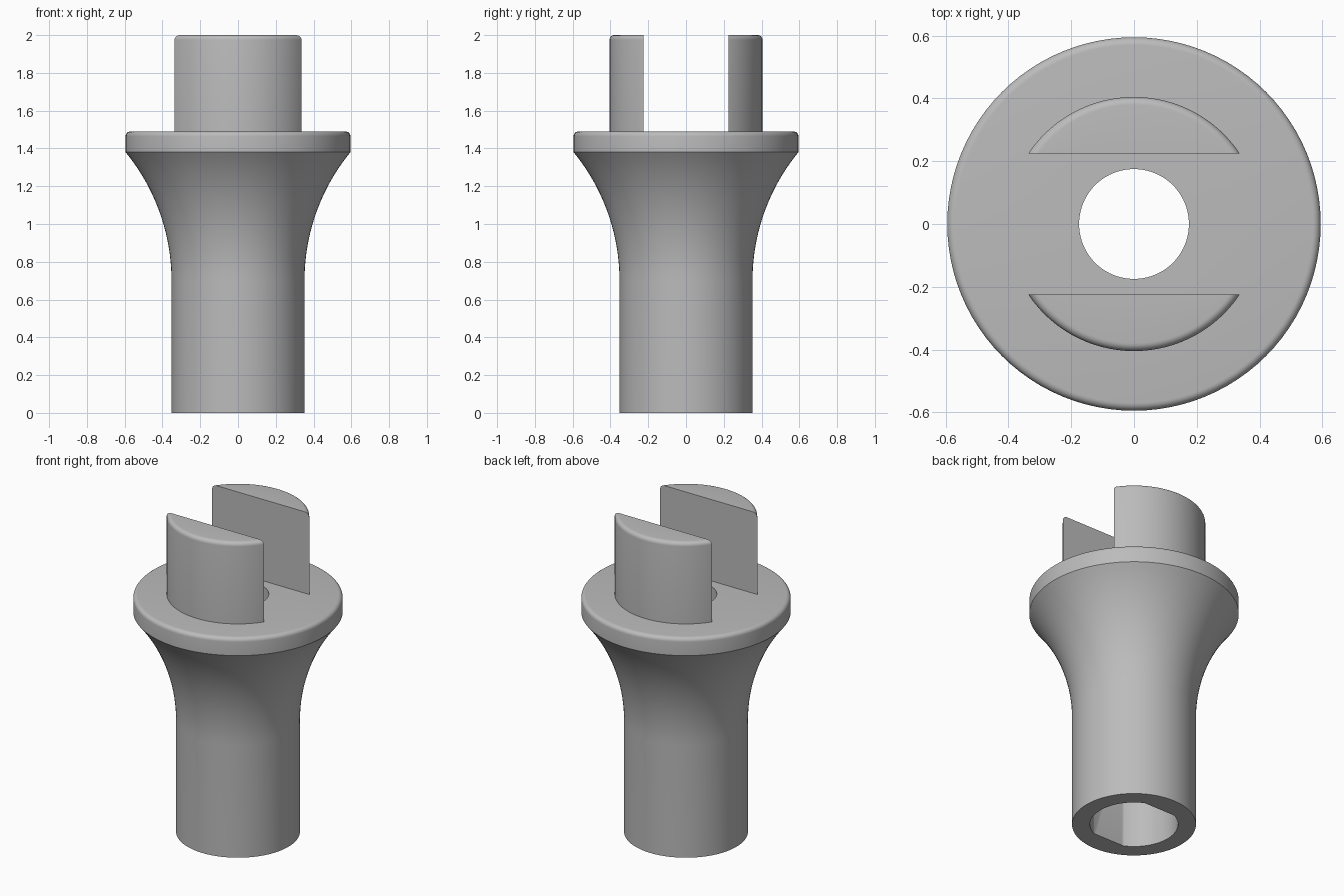
import bpy, bmesh
from math import sin, cos, pi, asin, radians

SEG = 96
HOLE_R, SHAFT_R, DISC_R, PEG_R = 0.175, 0.352, 0.595, 0.405
DISC_LOW, DISC_TOP, TOP, FLARE_Z = 1.38, 1.49, 2.0, 0.70
SLOT = 0.225                    # half width of slot and of the keyed socket
SOCKET_R, SOCKET_DEPTH = 0.25, 0.75
FILLET = 0.025

default = bpy.data.objects.get("Cube")
if default:
    bpy.data.objects.remove(default, do_unlink=True)

grey = bpy.data.materials.new("plain grey")
grey.use_nodes = True
colour = (0.5, 0.5, 0.5, 1)
grey.diffuse_color = colour
grey.node_tree.nodes["Principled BSDF"].inputs["Base Color"].default_value = colour


def make_object(name, bm):
    bmesh.ops.recalc_face_normals(bm, faces=bm.faces)
    mesh = bpy.data.meshes.new(name)
    bm.to_mesh(mesh)
    bm.free()
    mesh.materials.append(grey)
    obj = bpy.data.objects.new(name, mesh)
    bpy.context.collection.objects.link(obj)
    return obj


def lathe(profile):
    """Revolve a closed (radius, height) outline about z."""
    bm = bmesh.new()
    verts = [bm.verts.new((r, 0, z)) for r, z in profile]
    edges = [bm.edges.new((a, b)) for a, b in zip(verts, verts[1:] + verts[:1])]
    bmesh.ops.spin(bm, geom=verts + edges, cent=(0, 0, 0), axis=(0, 0, 1),
                   angle=2 * pi, steps=SEG, use_merge=False)
    bmesh.ops.remove_doubles(bm, verts=bm.verts, dist=1e-5)
    bmesh.ops.dissolve_degenerate(bm, edges=bm.edges, dist=1e-5)
    return bm


def rounded_corner(radius, top, steps=6):
    return [(radius - FILLET + FILLET * cos(a), top - FILLET + FILLET * sin(a))
            for a in (pi / 2 * i / steps for i in range(steps + 1))]


def cut_flat(bm, y, normal_y):
    """Slice away everything beyond y and close the cut."""
    cut = bmesh.ops.bisect_plane(bm, geom=bm.verts[:] + bm.edges[:] + bm.faces[:],
                                 plane_co=(0, y, 0), plane_no=(0, normal_y, 0),
                                 clear_outer=True)
    rim = [e for e in cut["geom_cut"] if isinstance(e, bmesh.types.BMEdge)]
    bmesh.ops.holes_fill(bm, edges=rim, sides=0)


def smooth(obj):
    bpy.ops.object.select_all(action="DESELECT")
    obj.select_set(True)
    bpy.context.view_layer.objects.active = obj
    bpy.ops.object.shade_smooth_by_angle(angle=radians(25))


# Shaft, circular-arc flare and rounded disc, with a through hole
rise, run = DISC_LOW - FLARE_Z, DISC_R - SHAFT_R
arc_r = (rise ** 2 + run ** 2) / (2 * run)
sweep = asin(rise / arc_r)
flare = [(SHAFT_R + arc_r * (1 - cos(sweep * i / 20)), FLARE_Z + arc_r * sin(sweep * i / 20))
         for i in range(21)]
body = make_object("body", lathe([(HOLE_R, 0), (SHAFT_R, 0)] + flare
                                 + rounded_corner(DISC_R, DISC_TOP) + [(HOLE_R, DISC_TOP)]))

# Keyed socket in the underside: a wider bore with two flats
bm = bmesh.new()
bmesh.ops.create_cone(bm, cap_ends=True, segments=SEG, radius1=SOCKET_R,
                      radius2=SOCKET_R, depth=2 * SOCKET_DEPTH)
cut_flat(bm, SLOT, 1)
cut_flat(bm, -SLOT, -1)
cutter = make_object("socket_cutter", bm)
cutter.hide_render = True
mod = body.modifiers.new("socket", "BOOLEAN")
mod.operation, mod.solver, mod.object = "DIFFERENCE", "EXACT", cutter
bpy.context.view_layer.objects.active = body
bpy.ops.object.modifier_apply(modifier=mod.name)
bpy.data.objects.remove(cutter, do_unlink=True)
smooth(body)

# Two segment-shaped pegs on either side of the slot
for name, side in (("front_peg", -1), ("back_peg", 1)):
    bm = lathe([(0, DISC_TOP), (PEG_R, DISC_TOP)] + rounded_corner(PEG_R, TOP) + [(0, TOP)])
    cut_flat(bm, side * SLOT, -side)
    smooth(make_object(name, bm))
